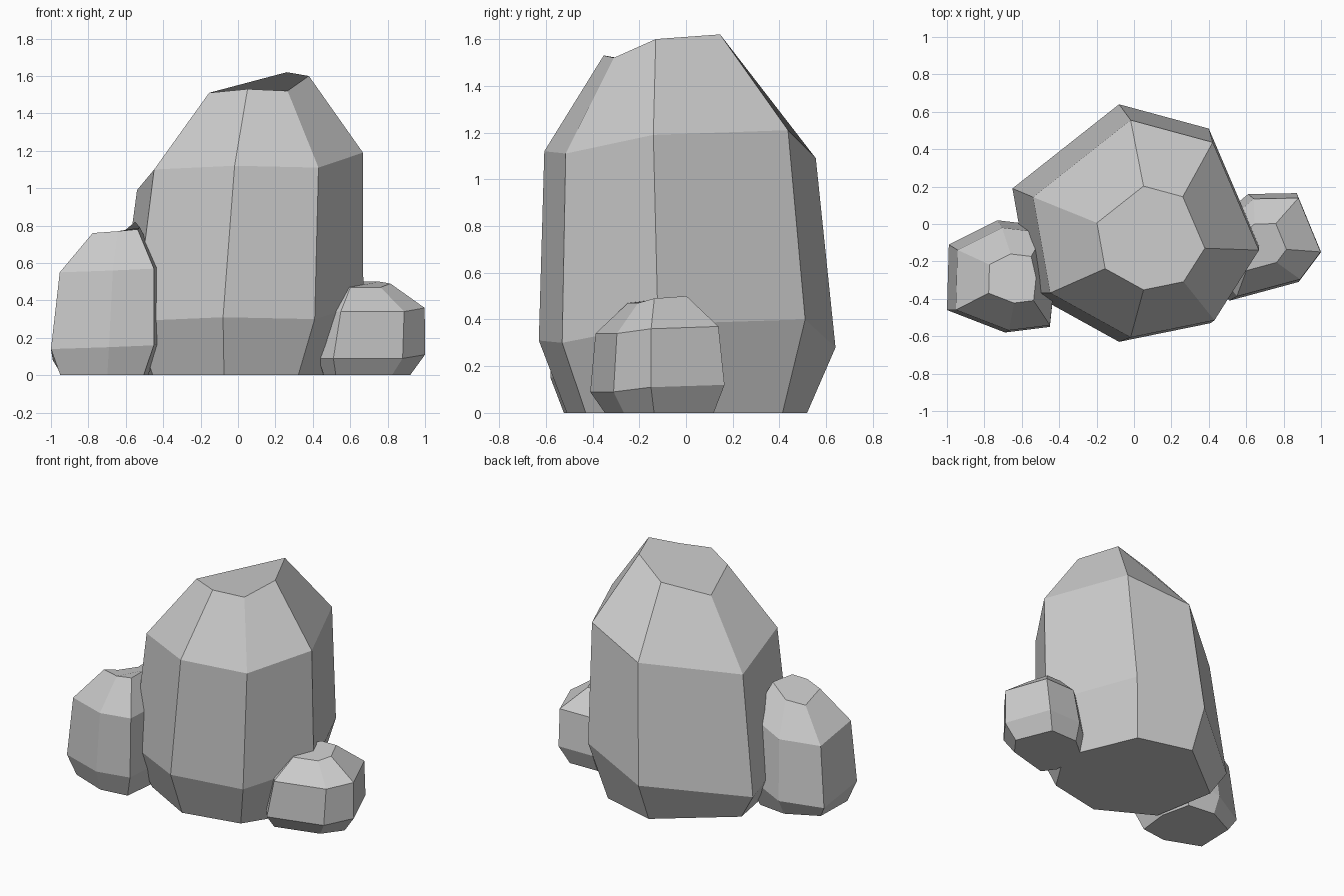
import bpy
import bmesh

cube = bpy.data.objects.get("Cube")
if cube:
    bpy.data.objects.remove(cube, do_unlink=True)

# Single stone colour
stone = bpy.data.materials.new("grey_stone")
stone.use_nodes = True
stone_colour = (0.6, 0.6, 0.6, 1)
stone.diffuse_color = stone_colour
stone.node_tree.nodes["Principled BSDF"].inputs["Base Color"].default_value = stone_colour

BASE_SCALE = 0.81
SHOULDER_SCALE = 0.915
CROWN_SCALE = 0.437


def make_rock(name, belly, base_shift, shoulder, crown):
    """Stack four scaled copies of the uneven belly outline and close both ends.

    belly holds (x, y, z) corners; shoulder and crown are (x, y, z) offsets.
    """
    bm = bmesh.new()

    def ring(scale, offset, flat=False):
        dx, dy, dz = offset
        return [bm.verts.new((x * scale + dx, y * scale + dy, 0 if flat else z + dz))
                for x, y, z in belly]

    rings = [
        ring(BASE_SCALE, (*base_shift, 0), flat=True),
        ring(1, (0, 0, 0)),
        ring(SHOULDER_SCALE, shoulder),
        ring(CROWN_SCALE, crown),
    ]
    count = len(belly)
    for lower, upper in zip(rings, rings[1:]):
        for i in range(count):
            j = (i + 1) % count
            bm.faces.new((lower[i], lower[j], upper[j], upper[i]))
    bm.faces.new(rings[0])
    bm.faces.new(rings[-1])
    bmesh.ops.recalc_face_normals(bm, faces=bm.faces)

    mesh = bpy.data.meshes.new(name)
    bm.to_mesh(mesh)
    bm.free()
    mesh.materials.append(stone)
    rock = bpy.data.objects.new(name, mesh)
    bpy.context.collection.objects.link(rock)
    return rock


# Tall central boulder
make_rock(
    "large_rock",
    belly=[(-.65, .19, .18), (-.08, .64, .28), (.4, .51, .4), (.67, -.12, .38),
           (.41, -.53, .3), (-.08, -.63, .31), (-.55, -.37, .29)],
    base_shift=(-.01, 0),
    shoulder=(.055, -.03, .81),
    crown=(.086, -.077, 1.22),
)

# Medium boulder on the -x side
make_rock(
    "medium_rock",
    belly=[(-1, -.46, .14), (-.69, -.58, .15), (-.45, -.55, .16), (-.42, -.27, .17),
           (-.48, -.01, .2), (-.73, .02, .11), (-.99, -.11, .08)],
    base_shift=(-.14, -.053),
    shoulder=(-.038, -.038, .41),
    crown=(-.34, -.169, .62),
)

# Small boulder on the +x side
make_rock(
    "small_rock",
    belly=[(1, -.15, .11), (.88, -.31, .09), (.51, -.41, .09), (.43, -.3, .09),
           (.42, 0, .1), (.61, .16, .12), (.87, .165, .12)],
    base_shift=(.11, -.015),
    shoulder=(.083, -.012, .25),
    crown=(.378, -.07, .38),
)
